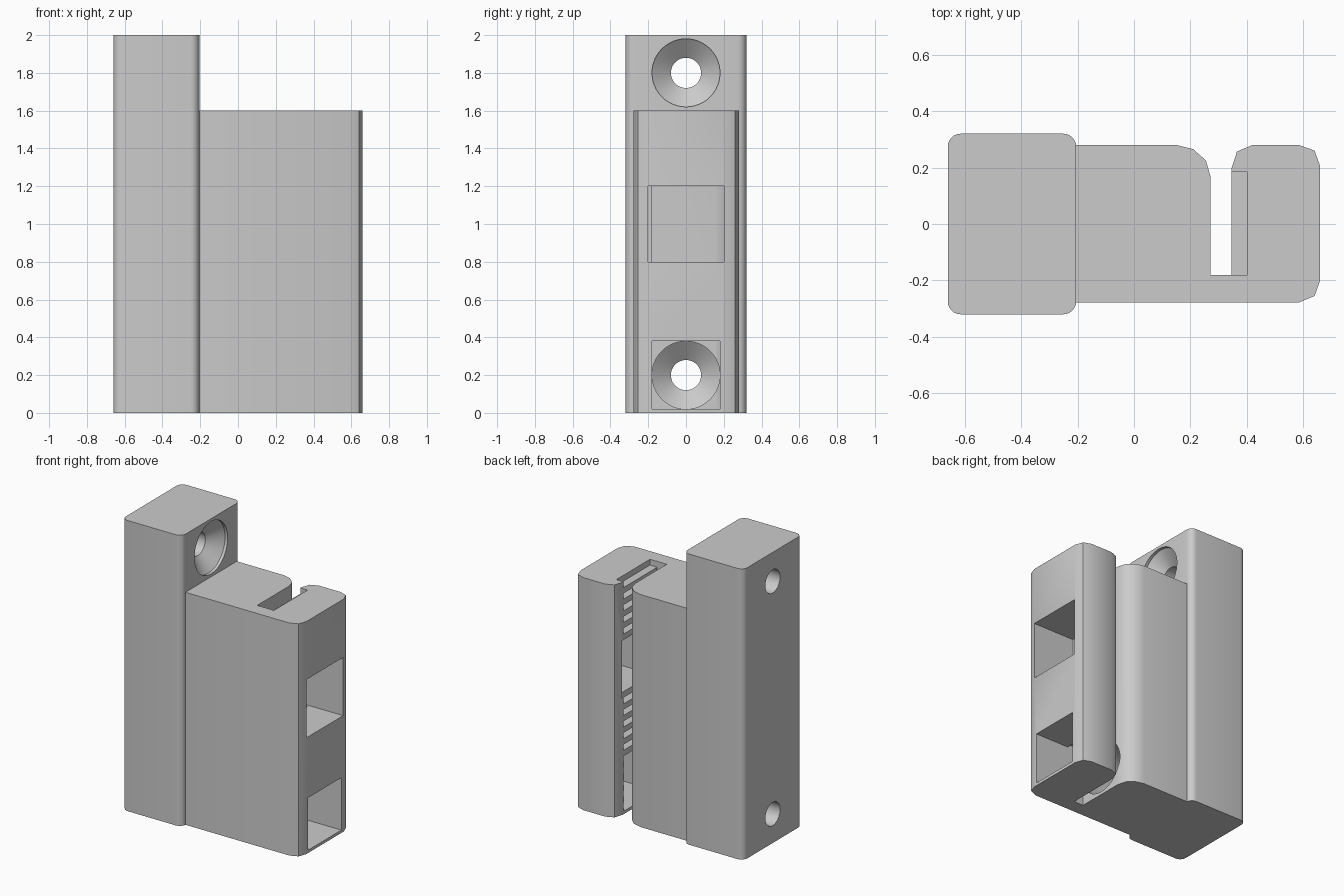
import bpy, bmesh, math

old = bpy.data.objects.get("Cube")
if old:
    bpy.data.objects.remove(old, do_unlink=True)

grey = bpy.data.materials.new("matte grey")
grey.use_nodes = True
grey.diffuse_color = (0.6, 0.6, 0.6, 1)
grey.node_tree.nodes["Principled BSDF"].inputs["Base Color"].default_value = (0.6, 0.6, 0.6, 1)


def finish(name, bm):
    bmesh.ops.recalc_face_normals(bm, faces=bm.faces[:])
    mesh = bpy.data.meshes.new(name)
    bm.to_mesh(mesh)
    bm.free()
    mesh.materials.append(grey)
    obj = bpy.data.objects.new(name, mesh)
    bpy.context.collection.objects.link(obj)
    return obj


def extrude(name, outline, height):
    bm = bmesh.new()
    face = bm.faces.new([bm.verts.new((x, y, 0)) for x, y in outline])
    top = bmesh.ops.extrude_face_region(bm, geom=[face])["geom"]
    verts = [v for v in top if isinstance(v, bmesh.types.BMVert)]
    bmesh.ops.translate(bm, verts=verts, vec=(0, 0, height))
    return finish(name, bm)


def boxes(name, bounds):
    bm = bmesh.new()
    for lo, hi in bounds:
        verts = bmesh.ops.create_cube(bm, size=1)["verts"]
        for v in verts:
            v.co = [lo[i] if v.co[i] < 0 else hi[i] for i in range(3)]
    return finish(name, bm)


def screw_cutter(name, z, end):
    # shank hole, countersink and head bore along x
    profile = [(-0.75, 0.08), (-0.305, 0.08), (-0.225, 0.18), (end, 0.18)]
    bm = bmesh.new()
    n = 48
    rings = [[bm.verts.new((x, r * math.cos(math.tau * i / n), z + r * math.sin(math.tau * i / n)))
              for i in range(n)] for x, r in profile]
    for a, b in zip(rings, rings[1:]):
        for i in range(n):
            j = (i + 1) % n
            bm.faces.new((a[i], a[j], b[j], b[i]))
    bm.faces.new(rings[0])
    bm.faces.new(rings[-1])
    return finish(name, bm)


def cut(obj, cutters):
    bpy.ops.object.select_all(action="DESELECT")
    bpy.context.view_layer.objects.active = obj
    obj.select_set(True)
    for cutter in cutters:
        mod = obj.modifiers.new("cut", "BOOLEAN")
        mod.operation = "DIFFERENCE"
        mod.solver = "EXACT"
        mod.object = cutter
        bpy.ops.object.modifier_apply(modifier=mod.name)
    bpy.ops.object.shade_smooth_by_angle(angle=math.radians(35))


# Mounting post with rounded vertical corners
r = 0.045
corners = [(-0.205 - r, 0.32 - r, 0), (-0.66 + r, 0.32 - r, 90),
           (-0.66 + r, -0.32 + r, 180), (-0.205 - r, -0.32 + r, 270)]
outline = [(cx + r * math.cos(math.radians(a + s * 15)), cy + r * math.sin(math.radians(a + s * 15)))
           for cx, cy, a in corners for s in range(7)]
post = extrude("mounting_post", outline, 2)

# Hooked clamp body with a vertical slot
clamp = extrude("clamp_body", [
    (-0.205, -0.278), (0.585, -0.278), (0.64, -0.255), (0.66, -0.2),
    (0.66, 0.205), (0.64, 0.26), (0.585, 0.28), (0.42, 0.28),
    (0.365, 0.257), (0.345, 0.195), (0.345, -0.18), (0.272, -0.18),
    (0.272, 0.165), (0.255, 0.225), (0.21, 0.265), (0.15, 0.28), (-0.205, 0.28)], 1.6)

# Cutters: screw holes, access windows, tooth grooves
upper = screw_cutter("upper_screw_cutter", 1.8, -0.1)
lower = screw_cutter("lower_screw_cutter", 0.2, 0.31)
windows = boxes("window_cutter", [((0.34, -0.2, 0.8), (0.75, 0.2, 1.2)),
                                  ((0.34, -0.18, 0.02), (0.75, 0.18, 0.38))])
grooves = boxes("groove_cutter", [
    ((0.33, -0.18, 0.08 * k + 0.04), (0.4, 0.185, 0.08 * k + (0.08 if k < 19 else 0.1)))
    for k in range(20)])

cut(post, [upper, lower])
cut(clamp, [lower, grooves, windows])
for cutter in (upper, lower, windows, grooves):
    bpy.data.objects.remove(cutter, do_unlink=True)
